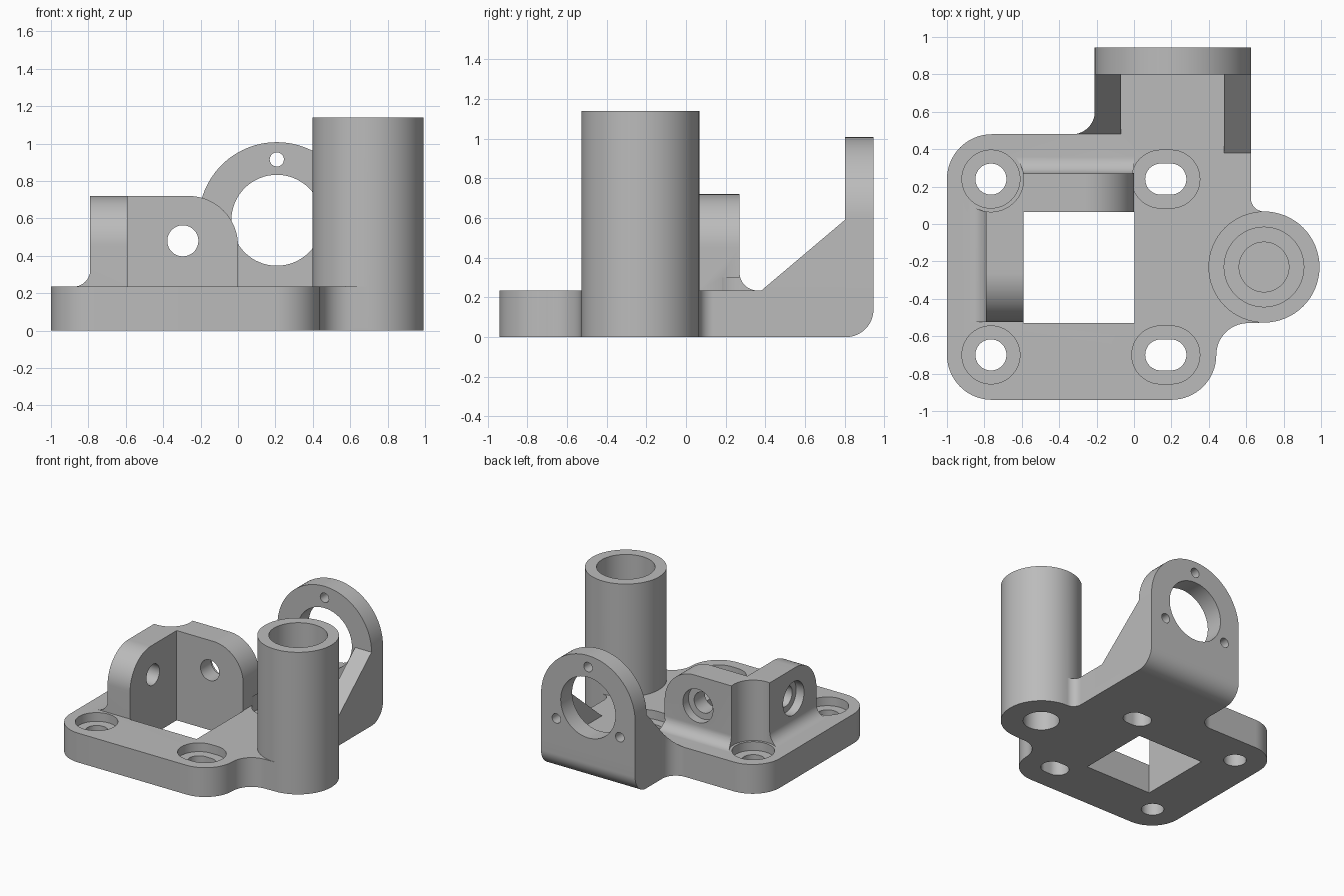
import bpy, bmesh, math

if "Cube" in bpy.data.objects:
    bpy.data.objects.remove(bpy.data.objects["Cube"])


def arc(cx, cy, r, a0, a1, n=16):
    return [(cx + r * math.cos(math.radians(a0 + (a1 - a0) * i / n)),
             cy + r * math.sin(math.radians(a0 + (a1 - a0) * i / n))) for i in range(n + 1)]


def circle(cx, cy, r, n=64):
    return arc(cx, cy, r, 0, 360, n)[:-1]


def slot(cx, cy, r, d):
    return arc(cx + d, cy, r, -90, 90, 24) + arc(cx - d, cy, r, 90, 270, 24)


def box(u0, u1, v0, v1):
    return [(u0, v0), (u1, v0), (u1, v1), (u0, v1)]


def prism(name, pts, axis, a, b):
    """Extrude a 2D profile from a to b along an axis."""
    place = {'x': lambda u, v, h: (h, u, v),
             'y': lambda u, v, h: (u, h, v),
             'z': lambda u, v, h: (u, v, h)}[axis]
    bm = bmesh.new()
    lo = [bm.verts.new(place(u, v, a)) for u, v in pts]
    hi = [bm.verts.new(place(u, v, b)) for u, v in pts]
    n = len(pts)
    bm.faces.new(lo)
    bm.faces.new(hi)
    for i in range(n):
        j = (i + 1) % n
        bm.faces.new((lo[i], lo[j], hi[j], hi[i]))
    bmesh.ops.recalc_face_normals(bm, faces=bm.faces)
    me = bpy.data.meshes.new(name)
    bm.to_mesh(me)
    bm.free()
    ob = bpy.data.objects.new(name, me)
    bpy.context.collection.objects.link(ob)
    return ob


def combine(target, other, op):
    mod = target.modifiers.new("bool", 'BOOLEAN')
    mod.operation = op
    mod.solver = 'EXACT'
    mod.object = other
    bpy.context.view_layer.objects.active = target
    bpy.ops.object.modifier_apply(modifier=mod.name)
    bpy.data.objects.remove(other, do_unlink=True)


def cut(target, pts, axis, a, b):
    combine(target, prism("cutter", pts, axis, a, b), 'DIFFERENCE')


T = 0.235           # plate thickness
LUG_Z = 0.72        # top of the walls
PX, PY = 0.695, -0.23   # post centre

# base plate outline
outline = (arc(-0.76, -0.70, 0.24, 180, 270) + arc(0.20, -0.70, 0.24, 270, 360)
           + arc(0.61, -0.70, 0.17, 180, 90)[1:] + arc(PX, PY, 0.297, -90, 90, 32)
           + arc(0.695, 0.137, 0.07, 270, 180)[1:] + [(0.625, 0.945), (-0.21, 0.945)]
           + arc(-0.33, 0.60, 0.12, 0, -90) + arc(-0.76, 0.24, 0.24, 90, 180))
body = prism("mounting_bracket", outline, 'z', 0, T)

# post
combine(body, prism("post", arc(PX, PY, 0.297, -90, 270, 64)[:-1], 'z', 0, 1.14), 'UNION')

# rear ring plate
ring = [(-0.21, 0), (0.625, 0)] + arc(0.2075, 0.59, 0.4175, 0, 180, 48)
combine(body, prism("rear_ring", ring, 'y', 0.80, 0.945), 'UNION')

# gussets, kept inside the plate outline
for x0, x1, y0 in ((-0.33, -0.07, 0.48), (0.48, 0.625, 0.38)):
    side = [(y0, 0.1), (0.85, 0.1), (0.85, 0.59), (0.80, 0.59), (y0, T)]
    gusset = prism("gusset", side, 'x', x0, x1)
    combine(gusset, prism("limit", outline, 'z', -0.1, 1.2), 'INTERSECT')
    combine(body, gusset, 'UNION')

# two walls with a fillet at the outer foot and one rounded top corner
left = prism("left_wall", [(-0.57, 0.1), (-0.57, LUG_Z), (-0.79, LUG_Z)]
             + arc(-0.88, T + 0.09, 0.09, 0, -90) + [(-0.88, 0.1)], 'y', -0.525, 0.27)
cut(left, [(-0.6, 0.8), (-0.6, 0.455)] + arc(-0.26, 0.455, 0.265, 180, 90, 24)
    + [(-0.26, 0.8)], 'x', -1, -0.4)
back = prism("back_wall", [(0.045, 0.1), (0.045, LUG_Z), (0.27, LUG_Z)]
             + arc(0.36, T + 0.09, 0.09, 180, 270) + [(0.36, 0.1)], 'x', -0.79, 0.0)
cut(back, [(0.05, 0.8), (0.05, 0.455)] + arc(-0.265, 0.455, 0.265, 0, 90, 24)
    + [(-0.265, 0.8)], 'y', -0.1, 0.5)
combine(left, back, 'UNION')
# round clearance for the screw head at the corner
cut(left, circle(-0.765, 0.24, 0.175), 'z', T, 1)
combine(body, left, 'UNION')

# square window
cut(body, box(-0.59, 0.003, -0.53, 0.065), 'z', -0.1, 1)

# wall holes with recesses on the outside
cut(body, circle(-0.295, 0.48, 0.083), 'y', 0.0, 0.5)
cut(body, circle(-0.295, 0.48, 0.133), 'y', 0.20, 0.5)
cut(body, circle(-0.235, 0.48, 0.083), 'x', -1.1, -0.5)
cut(body, circle(-0.235, 0.48, 0.133), 'x', -1.1, -0.72)

# screw holes and slots in the plate
for y in (0.24, -0.70):
    for x, d in ((-0.765, 0), (0.17, 0.027)):
        for r, z0 in ((0.083, -0.1), (0.155, 0.165)):
            cut(body, slot(x, y, r, d) if d else circle(x, y, r), 'z', z0, 0.3)

# ring bore and three small holes
cut(body, circle(0.2075, 0.59, 0.243), 'y', 0.7, 1.1)
for a in (90, 210, 330):
    t = math.radians(a)
    cut(body, circle(0.2075 + 0.325 * math.cos(t), 0.59 + 0.325 * math.sin(t), 0.038, 24),
        'y', 0.78, 1.1)

# rounded lower rear edge
cut(body, [(0.805, -0.1)] + arc(0.805, 0.14, 0.14, -90, 0) + [(1.1, 0.14), (1.1, -0.1)],
    'x', -0.5, 0.9)

# stepped bore from above and blind hole from below in the post
cut(body, circle(PX, PY, 0.213), 'z', 0.24, 1.3)
cut(body, circle(PX, PY, 0.133), 'z', 0.20, 0.5)
cut(body, circle(PX, PY, 0.133), 'z', -0.1, 0.18)

# colour and shading
grey = bpy.data.materials.new("plain grey")
grey.diffuse_color = (0.5, 0.5, 0.5, 1)
grey.use_nodes = True
grey.node_tree.nodes["Principled BSDF"].inputs["Base Color"].default_value = grey.diffuse_color
body.data.materials.clear()
body.data.materials.append(grey)
for p in body.data.polygons:
    p.material_index = 0
bpy.ops.object.select_all(action='DESELECT')
body.select_set(True)
bpy.context.view_layer.objects.active = body
bpy.ops.object.shade_smooth_by_angle(angle=math.radians(30))
